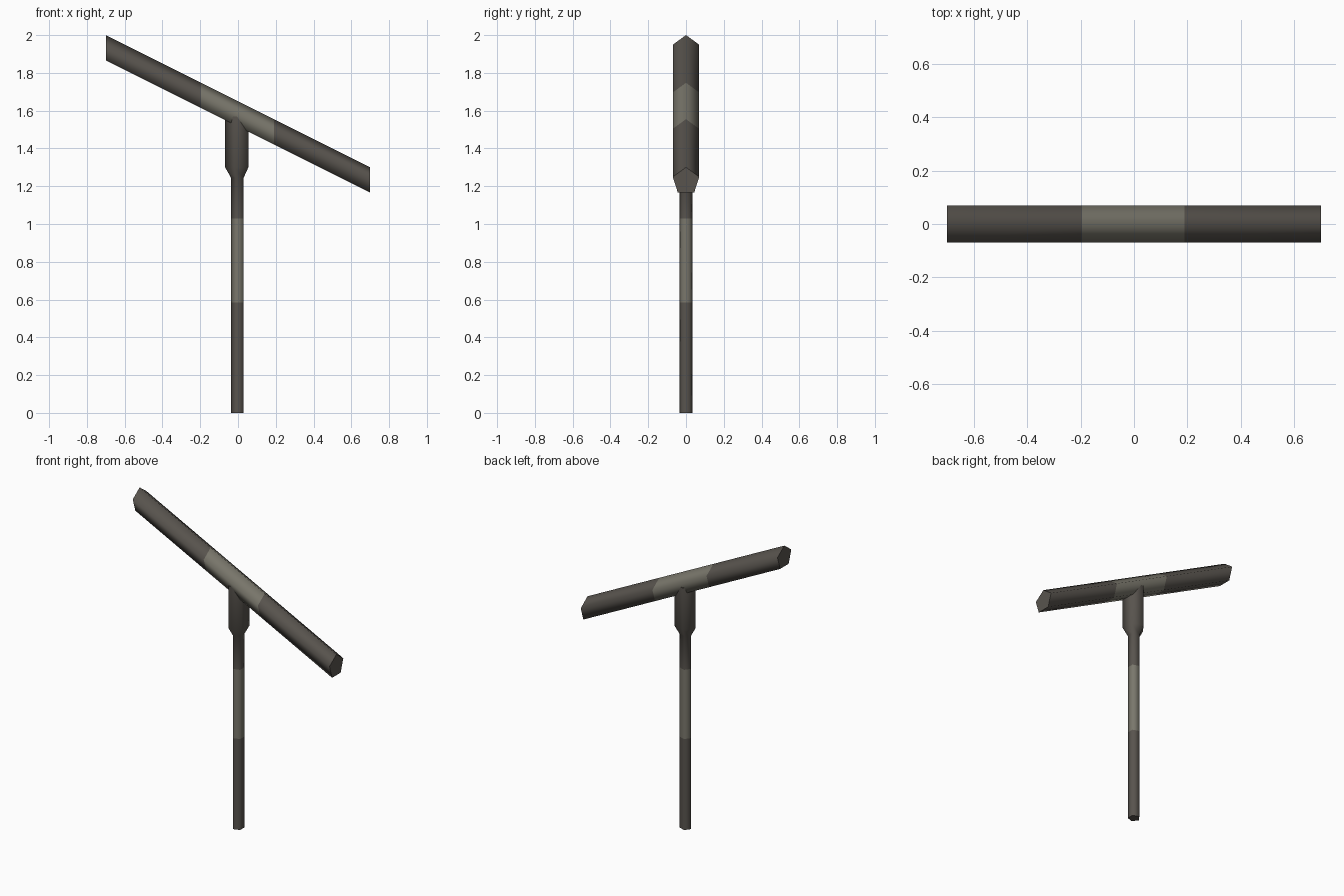
import bpy
import bmesh
import math

if "Cube" in bpy.data.objects:
    bpy.data.objects.remove(bpy.data.objects["Cube"])


def material(name, rgb):
    m = bpy.data.materials.new(name)
    m.diffuse_color = (*rgb, 1.0)
    m.use_nodes = True
    m.node_tree.nodes["Principled BSDF"].inputs["Base Color"].default_value = m.diffuse_color
    return m


dark = material("dark_grey_brown", (0.098, 0.088, 0.076))
light = material("worn_grey", (0.192, 0.183, 0.148))


def pentagon_bar(name, stations, ring):
    """Loft five-sided rings; each station is (position, radius, material index of next section)."""
    bm = bmesh.new()
    rings = [[bm.verts.new(ring(p, r, math.tau * k / 5)) for k in range(5)]
             for p, r, _ in stations]
    for (a, b, s) in zip(rings, rings[1:], stations):
        for k in range(5):
            n = (k + 1) % 5
            f = bm.faces.new((a[k], a[n], b[n], b[k]))
            f.smooth = True
            f.material_index = s[2]
    # flat end caps with sharp rims
    for end in (rings[0], rings[-1]):
        cap = bm.faces.new(end)
        for e in cap.edges:
            e.smooth = False
    bmesh.ops.recalc_face_normals(bm, faces=bm.faces)
    me = bpy.data.meshes.new(name)
    bm.to_mesh(me)
    bm.free()
    me.materials.append(dark)
    me.materials.append(light)
    ob = bpy.data.objects.new(name, me)
    bpy.context.collection.objects.link(ob)
    return ob


# upright shaft, flaring into the socket under the crossbar
pentagon_bar("shaft",
             [(0, 0.037, 0), (0.585, 0.037, 1), (1.03, 0.037, 0),
              (1.245, 0.037, 0), (1.30, 0.068, 0), (1.57, 0.068, 0)],
             lambda z, r, t: (-r * math.cos(t), r * math.sin(t), z))

# slanted crossbar with vertical ends and a worn middle band
pentagon_bar("crossbar",
             [(-0.7, 0.0737, 0), (-0.195, 0.0737, 1),
              (0.19, 0.0737, 0), (0.7, 0.0737, 0)],
             lambda x, r, t: (x, r * math.sin(t), 1.5763 - 0.5 * x + r * math.cos(t)))
